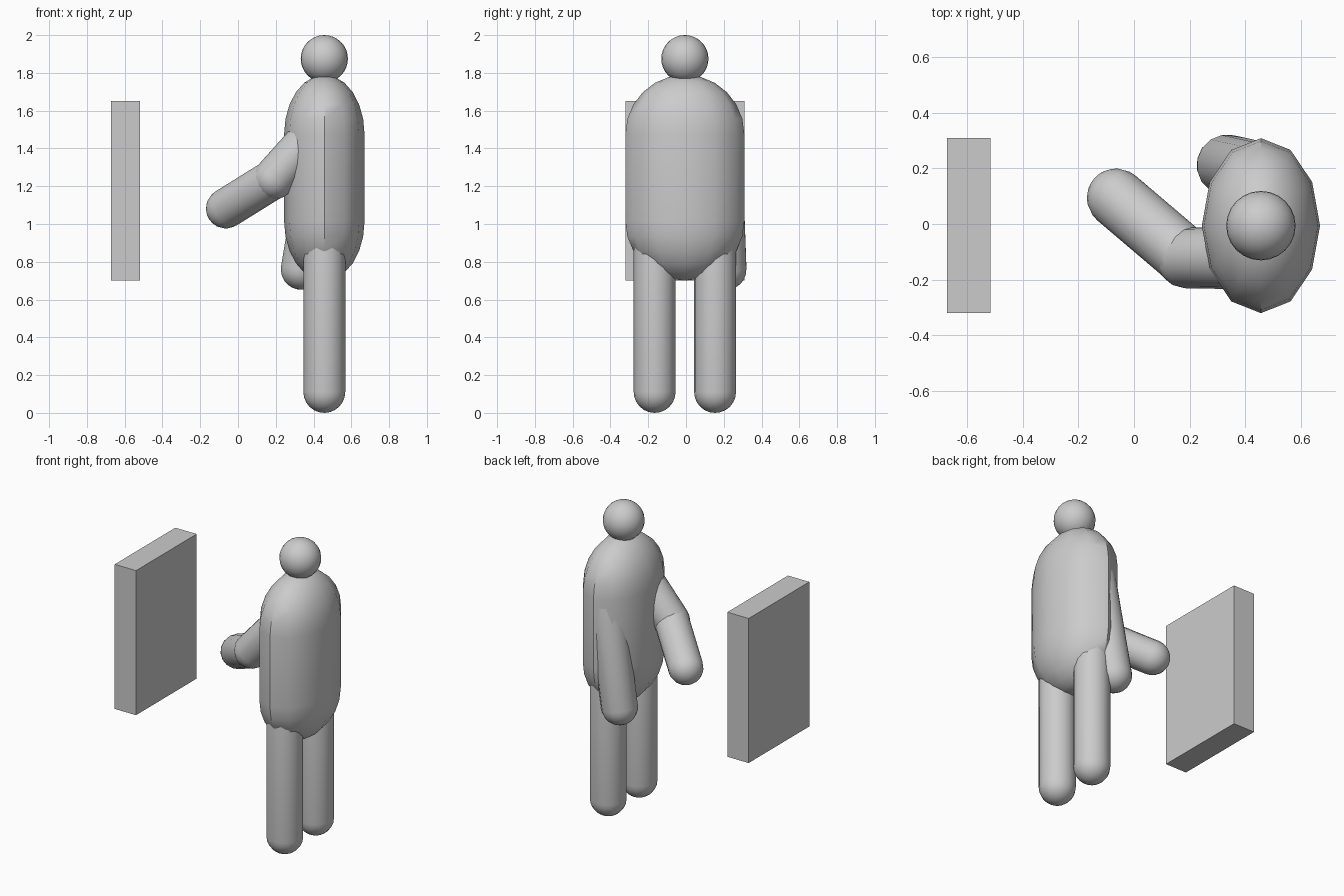
import bpy, bmesh, math
from mathutils import Vector

if "Cube" in bpy.data.objects:
    bpy.data.objects.remove(bpy.data.objects["Cube"])


def smooth(ob):
    for o in bpy.context.selected_objects:
        o.select_set(False)
    ob.select_set(True)
    bpy.context.view_layer.objects.active = ob
    bpy.ops.object.shade_smooth_by_angle(angle=math.radians(40))


def capsule(name, start, end, radius, sides=16, rings=6, flatten=1.0):
    """Rounded cylinder whose cap centres sit at start and end."""
    start, end = Vector(start), Vector(end)
    axis = end - start
    half = axis.length / 2
    quarter = [math.pi / 2 * i / rings for i in range(rings)]
    # profile of (radius, height) from the bottom cap to the top cap
    top = [(radius * math.cos(a), half + radius * math.sin(a)) for a in quarter]
    profile = [(r, -h) for r, h in reversed(top)] + top
    bm = bmesh.new()
    loops = []
    for r, h in profile:
        loops.append([bm.verts.new((r * flatten * math.cos(2 * math.pi * k / sides),
                                    r * math.sin(2 * math.pi * k / sides), h))
                      for k in range(sides)])
    south = bm.verts.new((0, 0, -half - radius))
    north = bm.verts.new((0, 0, half + radius))
    for k in range(sides):
        n = (k + 1) % sides
        for a, b in zip(loops, loops[1:]):
            bm.faces.new((a[k], a[n], b[n], b[k]))
        bm.faces.new((south, loops[0][n], loops[0][k]))
        bm.faces.new((north, loops[-1][k], loops[-1][n]))
    mesh = bpy.data.meshes.new(name)
    bm.to_mesh(mesh)
    bm.free()
    ob = bpy.data.objects.new(name, mesh)
    bpy.context.collection.objects.link(ob)
    ob.location = (start + end) / 2
    if abs(axis.x) + abs(axis.y) > 1e-5:
        ob.rotation_euler = axis.to_track_quat('Z', 'Y').to_euler()
    smooth(ob)
    return ob


CX, CY = 0.457, -0.006

# wall panel
bpy.ops.mesh.primitive_cube_add(size=1, location=(-0.595, -0.005, 1.175))
panel = bpy.context.object
panel.name = "panel"
panel.scale = (0.155, 0.63, 0.95)

# torso, flattened front to back
capsule("torso", (CX, CY, 1.015), (CX, CY, 1.475), 0.315, sides=12, flatten=0.676)

# head
bpy.ops.mesh.primitive_uv_sphere_add(segments=24, ring_count=16, radius=0.125,
                                     location=(CX, CY, 1.875))
head = bpy.context.object
head.name = "head"
smooth(head)

# legs
for side, label in ((-1, "left"), (1, "right")):
    y = CY + side * 0.16
    capsule(label + "_leg", (CX, y, 0.111), (CX, y, 0.95), 0.111)

# bent arm reaching towards the panel
elbow = (0.19, -0.122, 1.24)
capsule("left_upper_arm", elbow, (0.45, -0.125, 1.53), 0.11)
capsule("left_forearm", (-0.064, 0.094, 1.082), elbow, 0.106)

# hanging arm
capsule("right_arm", (0.335, 0.212, 0.762), (0.46, 0.185, 1.5), 0.11)
